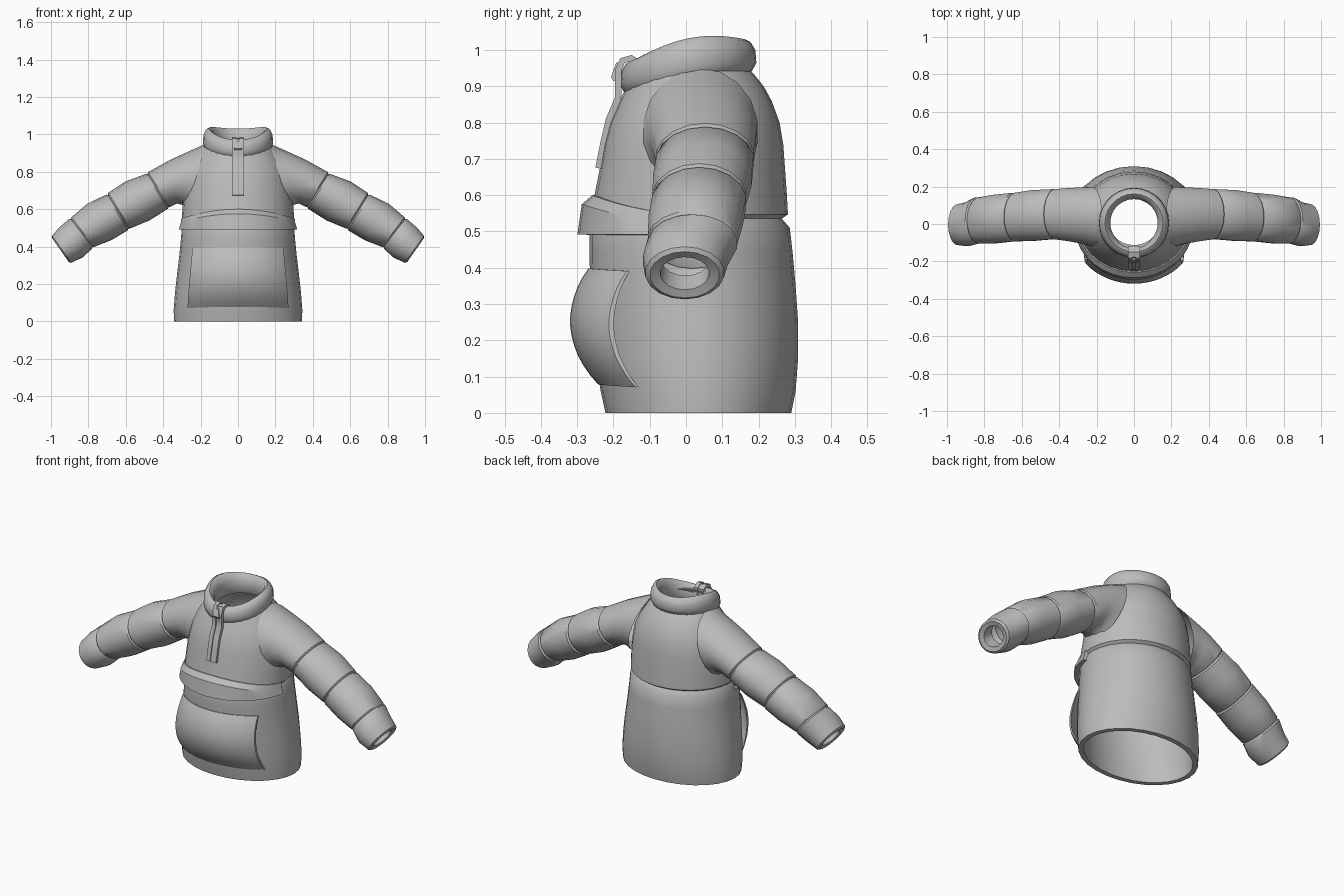
import bpy, bmesh, math
from mathutils import Vector

if "Cube" in bpy.data.objects:
    bpy.data.objects.remove(bpy.data.objects["Cube"])

fabric = bpy.data.materials.new("grey_fabric")
fabric.diffuse_color = (0.5, 0.5, 0.5, 1)
fabric.use_nodes = True
fabric.node_tree.nodes["Principled BSDF"].inputs["Base Color"].default_value = fabric.diffuse_color


def loft(name, rings, loop=False, caps=False, mirror=False, angle=35):
    """Skin a list of closed rings; loop joins last to first, caps closes the ends."""
    bm = bmesh.new()
    vs = [[bm.verts.new(p) for p in r] for r in rings]
    n = len(vs[0])
    pairs = list(zip(vs, vs[1:])) + ([(vs[-1], vs[0])] if loop else [])
    for a, b in pairs:
        for i in range(n):
            j = (i + 1) % n
            bm.faces.new((a[i], a[j], b[j], b[i]))
    if caps:
        bm.faces.new(vs[0])
        bm.faces.new(vs[-1])
    bmesh.ops.recalc_face_normals(bm, faces=bm.faces)
    me = bpy.data.meshes.new(name)
    bm.to_mesh(me)
    bm.free()
    me.materials.append(fabric)
    ob = bpy.data.objects.new(name, me)
    bpy.context.collection.objects.link(ob)
    bpy.ops.object.select_all(action='DESELECT')
    ob.select_set(True)
    bpy.context.view_layer.objects.active = ob
    bpy.ops.object.shade_smooth_by_angle(angle=math.radians(angle))
    if mirror:
        ob.modifiers.new("mirror", 'MIRROR')
    return ob


# Torso sections: height, half width, front y, back y
TORSO = [(0, .342, -.222, .29), (.06, .344, -.235, .302), (.15, .337, -.25, .309),
         (.25, .326, -.258, .309), (.35, .314, -.264, .302), (.44, .305, -.266, .294),
         (.51, .30, -.265, .286), (.535, .288, -.255, .264), (.547, .30, -.262, .281),
         (.60, .297, -.252, .278), (.67, .292, -.238, .273), (.74, .282, -.226, .268),
         (.80, .268, -.21, .258), (.86, .238, -.183, .236), (.90, .212, -.163, .214),
         (.93, .188, -.148, .19), (.955, .162, -.14, .168)]


def section(z):
    for a, b in zip(TORSO, TORSO[1:]):
        if z <= b[0]:
            f = (z - a[0]) / (b[0] - a[0])
            return [p + (q - p) * f for p, q in zip(a, b)]
    return TORSO[-1]


def torso_point(t, z, off=0.0):
    """Point on the torso; t = 0 is the front centre."""
    _, hx, yf, yb = section(z)
    return Vector(((hx + off) * math.sin(t),
                   (yf + yb) / 2 - ((yb - yf) / 2 + off) * math.cos(t), z))


# Torso shell, open at hem and neck
N = 28
turn = [2 * math.pi * i / N for i in range(N)]
rings = [[torso_point(t, s[0]) for t in turn] for s in TORSO]
for z in (.955, .9, .8, .6, .4, .2, 0):
    rings.append([torso_point(t, z, -.027) for t in turn])
loft("torso", rings, loop=True)


# Quilted sleeves: top (x, z), bottom (x, z), front y, back y
def sleeve_ring(top, bot, y0, y1, k=1.0, shift=0.0):
    a, b = Vector((top[0], 0, top[1])), Vector((bot[0], 0, bot[1]))
    c = (a + b) / 2 + Vector((0, (y0 + y1) / 2, 0))
    c += Vector((.78, 0, -.62)) * shift
    u = (a - b) / 2 * k
    h = (y1 - y0) / 2 * k
    return [c + u * math.cos(t) + Vector((0, h * math.sin(t), 0))
            for t in [2 * math.pi * i / 18 for i in range(18)]]


seam1 = ((.487, .793), (.368, .607), -.083, .188)
seam2 = ((.70, .682), (.582, .492), -.095, .168)
seam3 = ((.897, .552), (.775, .393), -.107, .143)
cuff = ((.958, .50), (.828, .343), -.12, .117)
end = ((.994, .458), (.892, .313), -.113, .106)
sleeve = [sleeve_ring((.17, .95), (.275, .60), -.12, .20),
          sleeve_ring((.25, .915), (.295, .622), -.108, .198),
          sleeve_ring((.36, .865), (.325, .63), -.095, .195)]
mids = [((.602, .748), (.472, .54), -.092, .183), ((.808, .627), (.675, .435), -.105, .158), cuff]
for seam, mid in zip((seam1, seam2, seam3), mids):
    sleeve += [sleeve_ring(*seam, 1.0, -.008), sleeve_ring(*seam, .94, 0),
               sleeve_ring(*seam, 1.0, .008), sleeve_ring(*mid)]
sleeve += [sleeve_ring(*end), sleeve_ring(*end, .88, .008), sleeve_ring(*end, .62, .002),
           sleeve_ring(*cuff, .55)]
loft("sleeves", sleeve, mirror=True)

# Padded stand collar, lower at the front
collar = []
for t in turn:
    c, s = math.cos(t), math.sin(t)
    f = (1 + c) / 2                      # 1 at front, 0 at back
    zb = .93 - .06 * f ** 1.5
    zt = 1.03 + .022 * math.sin(math.pi * f) - .06 * f ** 1.6
    h = zt - zb
    prof = [(.158, zb), (.176, zb + .12 * h), (.188, zb + .35 * h), (.185, zb + .7 * h),
            (.172, zt - .008), (.155, zt), (.14, zt - .012), (.127, zt - .045),
            (.128, zb + .02), (.14, zb - .01)]
    collar.append([(r * s, .006 - r * c * 1.0, z) for r, z in prof])
loft("collar", collar, loop=True, angle=50)

# Storm flap wrapped over the chest seam
flap = []
for i in range(17):
    t = math.radians(-82 + 164 * i / 16)
    zt = .60 - .05 * math.sin(t) ** 2
    o = .016 + .018 * math.cos(t)
    flap.append([torso_point(t, zt, -.01), torso_point(t, zt, .006),
                 torso_point(t, zt - .025, o * .9), torso_point(t, .492, o),
                 torso_point(t, .49, -.01)])
loft("storm_flap", flap, caps=True)

# Kangaroo pocket, bulging forward so the sides stay open
pocket = []
M = 12
for i in range(17):
    t = math.radians(-51 + 102 * i / 16)
    outer, inner = [], []
    for j in range(M + 1):
        v = j / M
        z = .078 + .32 * v - .012 * math.sin(t) ** 2
        bulge = .058 * math.sin(math.pi * v) ** .85
        p = torso_point(t, z, .004)
        outer.append(p + Vector((0, -bulge, 0)))
        inner.append(p + Vector((0, -bulge * .9 + .008, 0)))
    pocket.append(outer + inner[::-1])
loft("pocket", pocket, caps=True)

# Zip tapes running up the chest and over the collar
path = [(-.246, .675), (-.232, .745), (-.217, .81), (-.192, .868), (-.192, .895),
        (-.192, .945), (-.178, .975), (-.15, .982), (-.122, .965), (-.119, .93)]


def strip(name, x0, x1, lift, mirror):
    rows = []
    for i, (y, z) in enumerate(path):
        a, b = path[max(i - 1, 0)], path[min(i + 1, len(path) - 1)]
        d = Vector((0, b[0] - a[0], b[1] - a[1])).normalized()
        n = Vector((0, -d.z, d.y))
        p = Vector((0, y, z))
        q, r = p + n * lift, p - n * .014
        rows.append([q + Vector((x0, 0, 0)), q + Vector((x1, 0, 0)),
                     r + Vector((x1, 0, 0)), r + Vector((x0, 0, 0))])
    loft(name, rows, caps=True, mirror=mirror)


strip("zip_tape", .008, .031, .004, True)
strip("zip_teeth", -.008, .008, -.002, False)

# Zip slider wedge
loft("zip_slider", [[(-w, y, z), (w, y, z), (w, -.18, z), (-w, -.18, z)]
                    for w, y, z in ((.022, -.2, .915), (.02, -.207, .925), (.008, -.192, .965))],
     caps=True)
